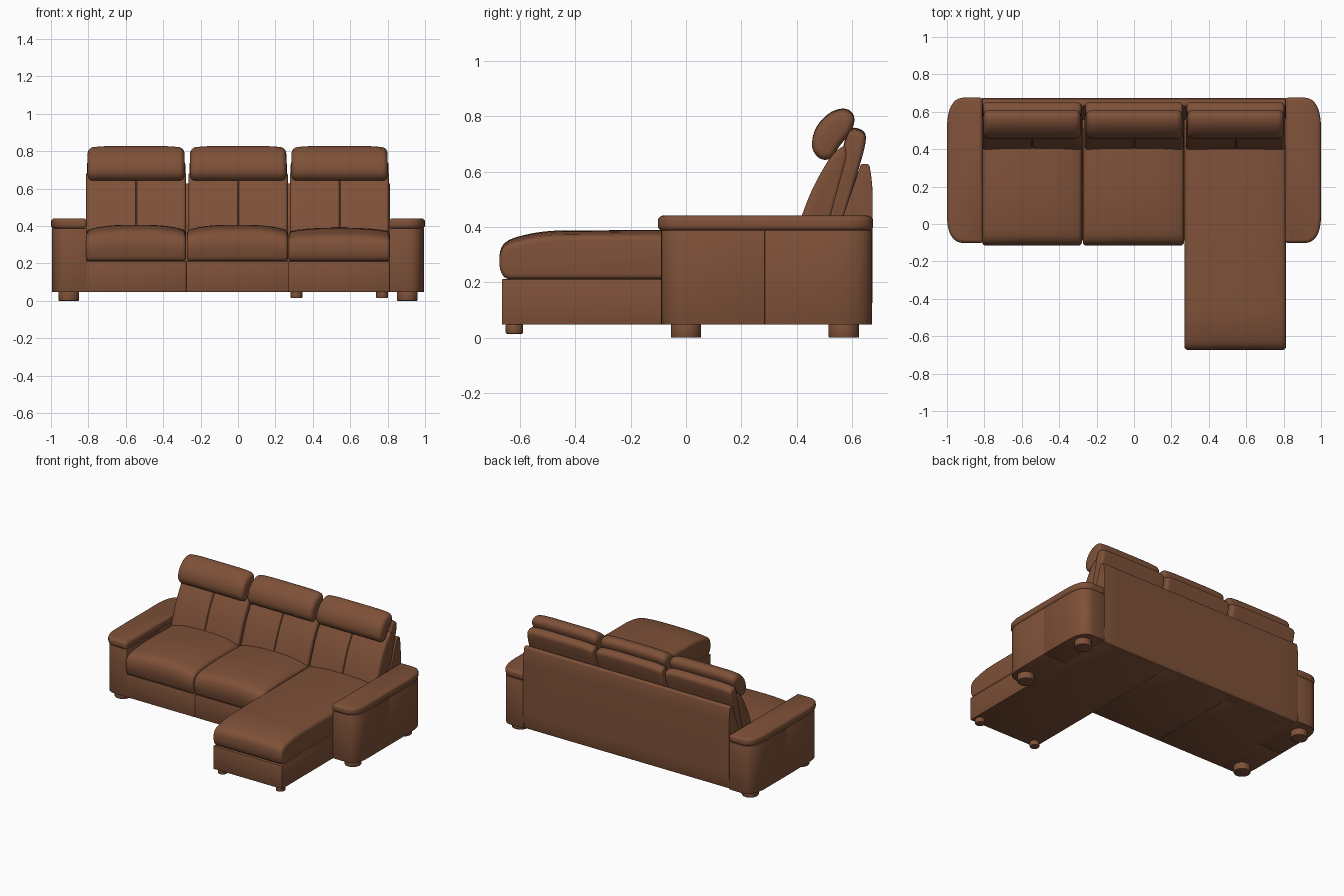
import bpy, bmesh, math
from mathutils import Vector

if "Cube" in bpy.data.objects:
    bpy.data.objects.remove(bpy.data.objects["Cube"])

leather = bpy.data.materials.new("brown_leather")
leather.diffuse_color = (0.21, 0.082, 0.04, 1)
leather.use_nodes = True
leather.node_tree.nodes["Principled BSDF"].inputs["Base Color"].default_value = leather.diffuse_color


def finish(bm, name, angle=35):
    bmesh.ops.recalc_face_normals(bm, faces=bm.faces[:])
    me = bpy.data.meshes.new(name)
    bm.to_mesh(me)
    bm.free()
    me.materials.append(leather)
    ob = bpy.data.objects.new(name, me)
    bpy.context.collection.objects.link(ob)
    bpy.ops.object.select_all(action='DESELECT')
    ob.select_set(True)
    bpy.context.view_layer.objects.active = ob
    bpy.ops.object.shade_smooth_by_angle(angle=math.radians(angle))
    return ob


def rounded(points, n=6):
    """Closed outline; each point is (a, b, corner length)."""
    out = []
    for i, (a, b, r) in enumerate(points):
        p = Vector((a, b))
        if r == 0:
            out.append(p)
            continue
        q = Vector(points[i - 1][:2]) - p
        s = Vector(points[(i + 1) % len(points)][:2]) - p
        p0 = p + q.normalized() * min(r, q.length * 0.48)
        p2 = p + s.normalized() * min(r, s.length * 0.48)
        for k in range(n + 1):
            t = k / n
            out.append(p0 * (1 - t) ** 2 + p * 2 * t * (1 - t) + p2 * t * t)
    return out


def prism(name, outline, z0, z1, bevel, segments=2):
    """Outline in xy, extruded upward, with softened rims."""
    bm = bmesh.new()
    face = bm.faces.new([bm.verts.new((p.x, p.y, z0)) for p in outline])
    top = bmesh.ops.extrude_face_region(bm, geom=[face])['geom']
    for v in top:
        if isinstance(v, bmesh.types.BMVert):
            v.co.z = z1
    bmesh.ops.recalc_face_normals(bm, faces=bm.faces[:])
    edges = [e for e in bm.edges if e.calc_face_angle(0) > 0.7]
    bmesh.ops.bevel(bm, geom=edges, offset=bevel, segments=segments,
                    profile=0.5, affect='EDGES')
    return finish(bm, name)


def box(name, x0, x1, y0, y1, z0, z1, bevel=0.004):
    return prism(name, rounded([(x0, y0, 0), (x1, y0, 0), (x1, y1, 0), (x0, y1, 0)]),
                 z0, z1, bevel)


def pillow(name, outline, x0, x1, end=0.02, drop=0.0, power=4, seam=False):
    """Side outline in yz, lofted along x with rounded ends and a crowned top."""
    n = len(outline)
    area = sum(outline[i - 1].cross(outline[i]) for i in range(n))
    sign = 1 if area > 0 else -1
    normals = []
    for i in range(n):
        d = (outline[(i + 1) % n] - outline[i - 1]).normalized()
        normals.append(Vector((-d.y, d.x)) * sign)
    zmin = min(p.y for p in outline)
    zmax = max(p.y for p in outline)
    stations = []
    for k in range(6):
        a = k / 5 * math.pi / 2
        stations.append((x0 + end * (1 - math.cos(a - math.pi / 2 + math.pi / 2)), end * (1 - math.sin(a))))
    for k in range(1, 12):
        stations.append((x0 + end + (x1 - x0 - 2 * end) * k / 12, 0))
    stations += [(x0 + x1 - x, d) for x, d in stations[:6]]
    if seam:
        m = (x0 + x1) / 2
        stations = [s for s in stations if abs(s[0] - m) > 0.001]
        stations += [(m - 0.004, 0), (m, 0.005), (m + 0.004, 0)]
    stations.sort()
    bm = bmesh.new()
    rings = []
    for x, inset in stations:
        t = 2 * (x - x0) / (x1 - x0) - 1
        ring = []
        for p, nv in zip(outline, normals):
            q = p + nv * inset
            z = q.y - drop * abs(t) ** power * (p.y - zmin) / (zmax - zmin)
            ring.append(bm.verts.new((x, q.x, z)))
        rings.append(ring)
    for a, b in zip(rings, rings[1:]):
        for i in range(n):
            bm.faces.new((a[i - 1], a[i], b[i], b[i - 1]))
    bm.faces.new(rings[0])
    bm.faces.new(rings[-1])
    return finish(bm, name, 40)


def foot(name, x, y, r, z0, z1):
    outline = [Vector((x + r * math.cos(a * math.pi / 16), y + r * math.sin(a * math.pi / 16)))
               for a in range(32)]
    prism(name, outline, z0, z1, 0.004)


# plinth under the seats, with the right one extended for the chaise
box("base_left", -0.812, -0.276, -0.09, 0.64, 0.047, 0.212)
box("base_middle", -0.276, 0.27, -0.09, 0.64, 0.047, 0.212)
box("base_chaise", 0.27, 0.812, -0.665, 0.64, 0.047, 0.212)

# seat cushions
seat = rounded([(0.52, 0.21, 0.03), (-0.1, 0.21, 0.03), (-0.122, 0.31, 0.06),
                (-0.09, 0.385, 0.06), (0.1, 0.408, 0.1), (0.52, 0.4, 0.04)])
chaise = rounded([(0.52, 0.21, 0.03), (-0.658, 0.21, 0.03), (-0.678, 0.27, 0.04),
                  (-0.665, 0.35, 0.06), (-0.52, 0.387, 0.08), (0.52, 0.391, 0.04)])
pillow("seat_left", seat, -0.812, -0.278, drop=0.03, power=3)
pillow("seat_middle", seat, -0.274, 0.268, drop=0.03, power=3)
pillow("seat_chaise", chaise, 0.27, 0.812, drop=0.02, power=3)

# back cushions, their supports and the headrests
front_pad = rounded([(0.39, 0.36, 0.03), (0.452, 0.535, 0.08), (0.525, 0.66, 0.04),
                     (0.575, 0.7, 0.03), (0.588, 0.66, 0.03), (0.505, 0.36, 0.03)])
support = rounded([(0.49, 0.36, 0.03), (0.575, 0.72, 0.03), (0.595, 0.765, 0.03),
                   (0.653, 0.745, 0.04), (0.645, 0.69, 0.03), (0.553, 0.36, 0.03)])
roll = rounded([(0.485, 0.64, 0.04), (0.45, 0.685, 0.05), (0.465, 0.76, 0.06),
                (0.52, 0.818, 0.05), (0.58, 0.832, 0.04), (0.613, 0.8, 0.04),
                (0.598, 0.745, 0.05), (0.55, 0.69, 0.05), (0.53, 0.645, 0.04)])
for side, x0, x1 in (("left", -0.812, -0.278), ("middle", -0.264, 0.266), ("right", 0.278, 0.808)):
    pillow("back_cushion_" + side, front_pad, x0, x1, end=0.018, seam=True)
    pillow("back_support_" + side, support, x0 + 0.004, x1 - 0.004, end=0.018, drop=0.012, power=6)
    pillow("headrest_" + side, roll, x0 + 0.008, x1 - 0.008, end=0.028, drop=0.012, power=6)

# rear panel
rear = rounded([(0.56, 0.047, 0), (0.662, 0.047, 0.01), (0.674, 0.12, 0.05),
                (0.674, 0.55, 0.05), (0.662, 0.628, 0.012), (0.632, 0.628, 0.008), (0.56, 0.42, 0.02)])
pillow("rear_panel", rear, -0.812, 0.812, end=0.004)

# arms: two body panels, a padded top and round feet on each side
for side, s in (("left", -1), ("right", 1)):
    def plan(pts):
        return rounded([(s * x, y, r) for x, y, r in pts], 10)
    prism("arm_front_" + side, plan([(0.81, -0.09, 0), (0.995, -0.09, 0.13),
          (0.995, 0.285, 0), (0.81, 0.285, 0)]), 0.047, 0.388, 0.003)
    prism("arm_rear_" + side, plan([(0.81, 0.285, 0), (0.995, 0.285, 0),
          (0.995, 0.672, 0.15), (0.81, 0.672, 0)]), 0.047, 0.388, 0.003)
    prism("arm_pad_" + side, plan([(0.808, -0.102, 0.02), (1.0, -0.102, 0.15),
          (1.0, 0.676, 0.17), (0.808, 0.676, 0.02)]), 0.385, 0.441, 0.02, 4)
    for place, y in (("front", 0.0), ("rear", 0.57)):
        foot(f"foot_{place}_{side}", s * 0.905, y, 0.055, 0.0, 0.05)

# small feet under the chaise
for side, x in (("left", 0.313), ("right", 0.77)):
    foot("chaise_foot_" + side, x, -0.62, 0.031, 0.014, 0.05)
